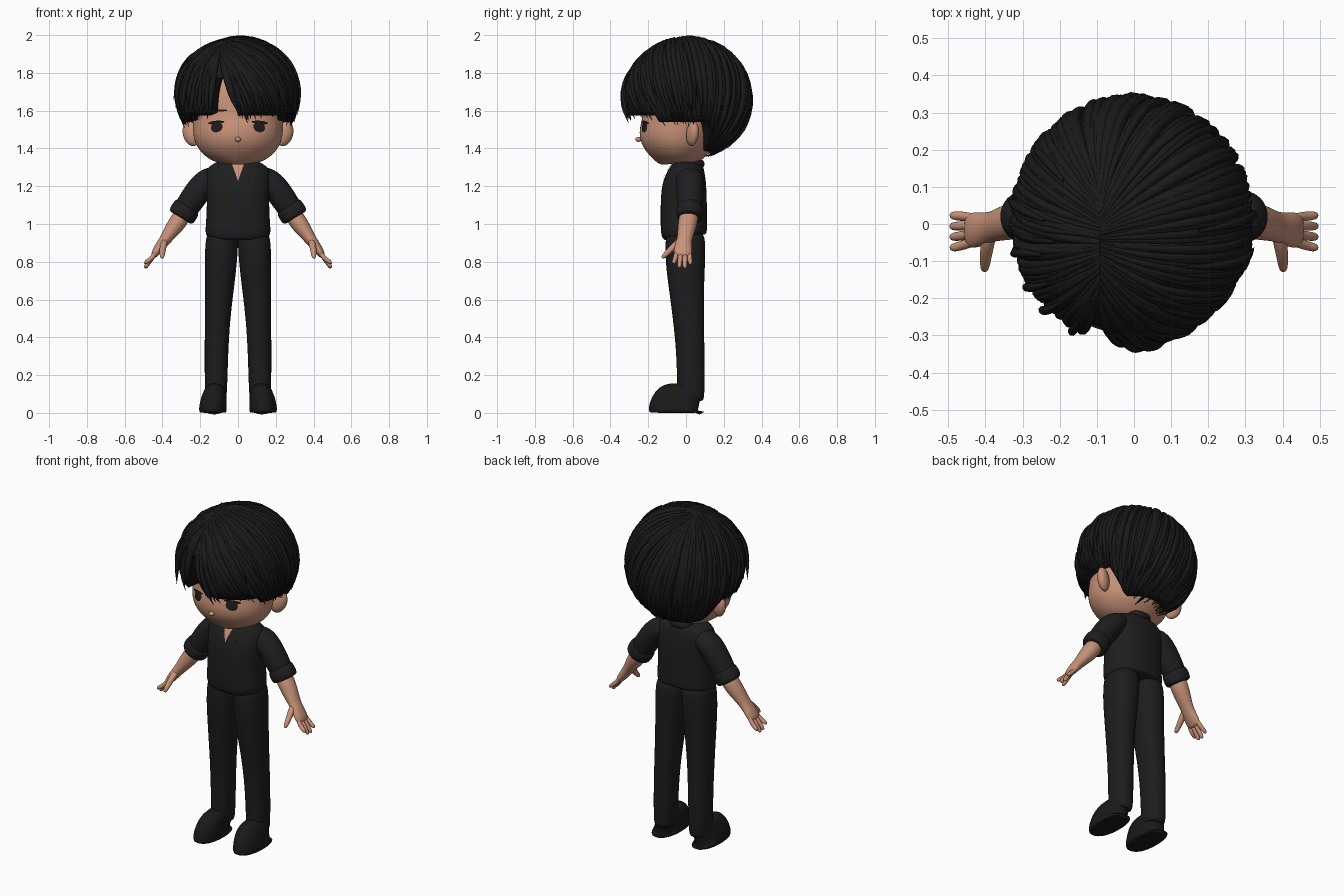
import bpy, bmesh, random
from math import sin, cos, pi, sqrt, radians, copysign
from mathutils import Vector, Matrix

random.seed(4)
if "Cube" in bpy.data.objects:
    bpy.data.objects.remove(bpy.data.objects["Cube"])


def material(name, rgb):
    m = bpy.data.materials.new(name)
    m.use_nodes = True
    m.diffuse_color = (*rgb, 1)
    m.node_tree.nodes["Principled BSDF"].inputs["Base Color"].default_value = (*rgb, 1)
    return m


SKIN = material("skin", (0.58, 0.29, 0.19))
HAIR = material("black hair", (0.010, 0.010, 0.010))
SHIRT = material("black shirt cloth", (0.013, 0.013, 0.014))
TROUSER = material("black trouser cloth", (0.012, 0.012, 0.013))
SHOE = material("black leather", (0.010, 0.010, 0.011))
EYE = material("dark eye", (0.015, 0.011, 0.010))


def finish(name, bm, mat, mirror=False, subsurf=0):
    bmesh.ops.recalc_face_normals(bm, faces=bm.faces)
    me = bpy.data.meshes.new(name)
    bm.to_mesh(me)
    bm.free()
    me.materials.append(mat)
    for p in me.polygons:
        p.use_smooth = True
    ob = bpy.data.objects.new(name, me)
    bpy.context.collection.objects.link(ob)
    if mirror:
        ob.modifiers.new("mirror", "MIRROR").use_clip = False
    if subsurf:
        mod = ob.modifiers.new("smooth", "SUBSURF")
        mod.levels = mod.render_levels = subsurf
    return ob


def loft(name, rings, mat, mirror=False, boxy=2.0, segs=16, subsurf=2):
    """Skin elliptical rings (x, y, z, across, depth) along a path."""
    bm = bmesh.new()
    pts = [Vector(r[:3]) for r in rings]
    loops = []
    for i, r in enumerate(rings):
        t = (pts[min(i + 1, len(pts) - 1)] - pts[max(i - 1, 0)]).normalized()
        a = Vector((0, 1, 0)).cross(t).normalized()
        b = t.cross(a)
        loop = []
        for k in range(segs):
            c, s = cos(2 * pi * k / segs), sin(2 * pi * k / segs)
            u = copysign(abs(c) ** (2 / boxy), c) * r[3]
            v = copysign(abs(s) ** (2 / boxy), s) * r[4]
            loop.append(bm.verts.new(pts[i] + a * u + b * v))
        loops.append(loop)
    for l0, l1 in zip(loops, loops[1:]):
        for k in range(segs):
            j = (k + 1) % segs
            bm.faces.new((l0[k], l0[j], l1[j], l1[k]))
    bm.faces.new(loops[0])
    bm.faces.new(loops[-1])
    return finish(name, bm, mat, mirror, subsurf)


def upright(name, rows, mat, **kw):
    """Loft of level rings given as (z, x, y, half width, half depth)."""
    return loft(name, [(x, y, z, w, d) for z, x, y, w, d in rows], mat, **kw)


def ball(name, loc, size, mat, rot=(0, 0), mirror=False):
    bm = bmesh.new()
    m = (Matrix.Translation(loc) @ Matrix.Rotation(radians(rot[0]), 4, "Z")
         @ Matrix.Rotation(radians(rot[1]), 4, "Y") @ Matrix.Diagonal((*size, 1)))
    bmesh.ops.create_uvsphere(bm, u_segments=20, v_segments=12, radius=1, matrix=m)
    return finish(name, bm, mat, mirror)


def plate(name, outline, mat, target, offset, mirror=False):
    """Thin painted patch laid on the target's surface."""
    bm = bmesh.new()
    face = bm.faces.new([bm.verts.new(p) for p in outline])
    bmesh.ops.poke(bm, faces=[face])
    bmesh.ops.subdivide_edges(bm, edges=bm.edges[:], cuts=2, use_grid_fill=True)
    ob = finish(name, bm, mat)
    mod = ob.modifiers.new("lay on", "SHRINKWRAP")
    mod.target, mod.offset, mod.wrap_mode = target, offset, "ABOVE_SURFACE"
    if mirror:
        ob.modifiers.new("mirror", "MIRROR")
    return ob


def oval(x, y, z, w, h):
    return [(x + w * cos(k * pi / 8), y, z + h * sin(k * pi / 8)) for k in range(16)]


# Shoes, legs and shirt body
upright("shoes", [(0, .133, -.05, .066, .14), (.004, .133, -.05, .074, .15), (.03, .133, -.05, .075, .152),
                  (.06, .13, -.042, .07, .138), (.085, .125, -.012, .063, .105), (.12, .12, .022, .056, .07),
                  (.15, .118, .025, .05, .06)], SHOE, mirror=True, boxy=2.3)
upright("trouser_legs", [(.07, .117, .025, .05, .066), (.075, .117, .026, .06, .074), (.3, .115, .025, .063, .075),
                         (.5, .109, .013, .068, .083), (.7, .096, 0, .081, .098), (.8, .091, -.003, .087, .107),
                         (.9, .086, -.004, .089, .108), (.97, .08, -.004, .08, .1)], TROUSER, mirror=True, boxy=2.3)
shirt = upright("shirt_body", [(.925, 0, -.008, .15, .1), (.935, 0, -.01, .168, .118), (.96, 0, -.011, .176, .124),
                               (1.02, 0, -.012, .17, .124), (1.12, 0, -.012, .166, .124), (1.2, 0, -.01, .172, .12),
                               (1.26, 0, .004, .18, .105), (1.295, 0, .015, .165, .09), (1.32, 0, .025, .115, .075),
                               (1.335, 0, .03, .07, .06)], SHIRT, boxy=2.4, segs=20)

# Neck, collar stand, folded collar points and open throat
upright("neck", [(1.26, 0, .02, .052, .055), (1.3, 0, .02, .05, .055), (1.4, 0, .02, .05, .055)], SKIN)
upright("collar_stand", [(1.3, 0, .03, .085, .07), (1.33, 0, .034, .075, .066), (1.355, 0, .04, .066, .06)], SHIRT)
plate("throat_opening", [(-.036, -.09, 1.335), (0, -.12, 1.225), (.036, -.09, 1.335)], SKIN, shirt, .005)
bm = bmesh.new()
flap = [(.025, -.055, 1.335), (.016, -.098, 1.275), (.06, -.115, 1.235), (.105, -.07, 1.30), (.08, .02, 1.335)]
bm.faces.new([bm.verts.new(p) for p in flap])
collar = finish("collar_points", bm, SHIRT, mirror=True)
collar.modifiers.new("cloth", "SOLIDIFY").thickness = .014
for i in range(4):
    z = 1.18 - i * .065
    plate("shirt_button", oval(0, -.14, z, .007, .007), SHOE, shirt, .004)

# Sleeves, rolled cuffs and forearms
loft("sleeves", [(.1, .02, 1.27, .04, .05), (.14, .02, 1.245, .065, .075), (.19, .02, 1.205, .073, .075),
                 (.25, .02, 1.12, .069, .068), (.295, .02, 1.05, .064, .064)], SHIRT, mirror=True)
loft("rolled_cuffs", [(.265, .02, 1.095, .06, .06), (.267, .02, 1.092, .074, .07), (.285, .02, 1.065, .077, .074),
                      (.303, .018, 1.037, .075, .071), (.306, .018, 1.032, .055, .055)], SHIRT, mirror=True)
loft("forearms", [(.28, .018, 1.07, .045, .05), (.315, .012, 1.015, .05, .053), (.355, 0, .96, .041, .046),
                  (.385, -.008, .917, .031, .04), (.41, -.014, .885, .028, .046), (.435, -.017, .85, .023, .05),
                  (.45, -.018, .825, .015, .043)], SKIN, mirror=True)
# Fingers fan out from the palm, the thumb reaches forward
for i, tip in enumerate([.79, .768, .765, .785]):
    y = -.053 + i * .024
    loft("fingers", [(.428, y * .9, .86, .012, .012), (.455, y * 1.05, .82, .014, .0145),
                     (.476, y * 1.15, (.82 + tip) / 2, .013, .0135), (.487, y * 1.2, tip + .01, .012, .012),
                     (.493, y * 1.2, tip, .007, .007)], SKIN, mirror=True, segs=8, subsurf=1)
loft("thumbs", [(.385, -.02, .92, .018, .018), (.396, -.06, .885, .02, .02), (.4, -.095, .852, .016, .016),
                (.402, -.12, .826, .013, .013), (.402, -.127, .819, .006, .006)], SKIN, mirror=True, segs=10, subsurf=1)

# Head with broad cheeks, nose and ears
head = upright("head", [(1.318, 0, -.08, .05, .05), (1.325, 0, -.082, .1, .09), (1.35, 0, -.075, .165, .14),
                        (1.4, 0, -.065, .215, .185), (1.45, 0, -.055, .238, .203), (1.51, 0, -.035, .243, .205),
                        (1.58, 0, -.02, .245, .215), (1.7, 0, -.01, .235, .22), (1.8, 0, 0, .18, .17),
                        (1.86, 0, 0, .09, .09)], SKIN, segs=20)
ball("nose", (0, -.252, 1.448), (.016, .016, .013), SKIN)
ball("ears", (.248, .035, 1.478), (.046, .03, .068), SKIN, rot=(25, 18), mirror=True)
plate("eyes", oval(.12, -.23, 1.515, .04, .03), EYE, head, .004, mirror=True)
plate("eyelashes", oval(.125, -.23, 1.54, .056, .009), HAIR, head, .008, mirror=True)
plate("eyebrows", oval(.105, -.23, 1.602, .05, .006), HAIR, head, .004, mirror=True)

# Hair: a cap whose edge follows the hairline
CENTRE, SIZE = Vector((-.003, .008, 1.66)), Vector((.315, .325, .326))
GAP = (-25, -1)


def hairline(deg):
    if GAP[0] < deg < GAP[1]:
        return 1.77
    d = abs(deg)
    if d < 60:
        return 1.575
    if d < 108:
        return 1.54
    return max(1.385, 1.54 - (d - 108) * .012)


def unit(deg, z):
    """Direction on the unit ball for a heading (0 is front) and a height."""
    w = max(-1, min(1, (z - CENTRE.z) / SIZE.z))
    r, a = sqrt(1 - w * w), radians(deg)
    return Vector((r * sin(a), -r * cos(a), w))


def on_hair(d, lift=0):
    return CENTRE + d * SIZE * (1 + lift)


bm = bmesh.new()
ROWS, COLS = 14, 120
top = Vector((0, 0, 1))
grid = []
for c in range(COLS):
    deg = c * 360 / COLS - 180
    edge = unit(deg, hairline(deg))
    col = [bm.verts.new(on_hair(top.slerp(edge, (r + .3) / (ROWS + .3)))) for r in range(ROWS + 1)]
    p = on_hair(edge)
    col.append(bm.verts.new((p.x * .55, p.y * .55, p.z + .03)))
    grid.append(col)
for c in range(COLS):
    a, b = grid[c - 1], grid[c]
    for r in range(ROWS + 1):
        bm.faces.new((a[r], b[r], b[r + 1], a[r + 1]))
bm.faces.new([col[0] for col in grid])
finish("hair_cap", bm, HAIR)


# Locks: tapered tubes lying over the cap
def locks(name, paths):
    cu = bpy.data.curves.new(name, "CURVE")
    cu.dimensions, cu.bevel_depth, cu.bevel_resolution = "3D", 1.0, 2
    cu.use_fill_caps = True
    for path, thick in paths:
        sp = cu.splines.new("POLY")
        sp.points.add(len(path) - 1)
        for i, p in enumerate(path):
            t = i / (len(path) - 1)
            sp.points[i].co = (*p, 1)
            sp.points[i].radius = thick * max(.08, min(1, .35 + 2 * t, 3.2 * (1 - t)))
    cu.materials.append(HAIR)
    ob = bpy.data.objects.new(name, cu)
    bpy.context.collection.objects.link(ob)


def lock(deg, end_z, t0=0.0, lift=0.0, flick=0.0):
    """Path from the off-centre parting down to the hairline."""
    y = -.2 + .3 * abs(deg) / 180
    s = Vector(((-.09 - CENTRE.x) / SIZE.x, (y - CENTRE.y) / SIZE.y, 0))
    s.z = sqrt(1 - s.x ** 2 - s.y ** 2)
    e, sway = unit(deg, end_z), random.uniform(-.09, .09)
    out = []
    for i in range(13):
        t = t0 + (1 - t0) * i / 12
        d = Matrix.Rotation(sway * sin(pi * t), 3, "Z") @ s.slerp(e, t)
        out.append(on_hair(d, lift * sin(pi * t) + flick * t ** 6))
    return out


under, over = [], []
for i in range(130):
    deg = i * 360 / 130 - 180
    if GAP[0] - 2 < deg < GAP[1]:
        continue
    under.append((lock(deg, hairline(deg) + random.uniform(-.03, .02)), random.uniform(.014, .021)))
    if i % 2:
        over.append((lock(deg, hairline(deg) + random.uniform(.0, .12), random.uniform(.05, .4),
                          .025, random.uniform(0, .03)), random.uniform(.009, .015)))
locks("hair_locks", under)
locks("hair_top_locks", over)

# Loose flicks at the temples, fringe and crown
loose = [(lock(deg, z, .4, .06, f), .012) for deg, z, f in
         [(-75, 1.62, .08), (-60, 1.58, .1), (-48, 1.56, .12), (-100, 1.66, .09), (-125, 1.72, .06),
          (78, 1.64, .06), (95, 1.58, .04), (10, 1.54, .05), (18, 1.56, .06), (-30, 1.56, .05)]]
locks("hair_flicks", loose)
